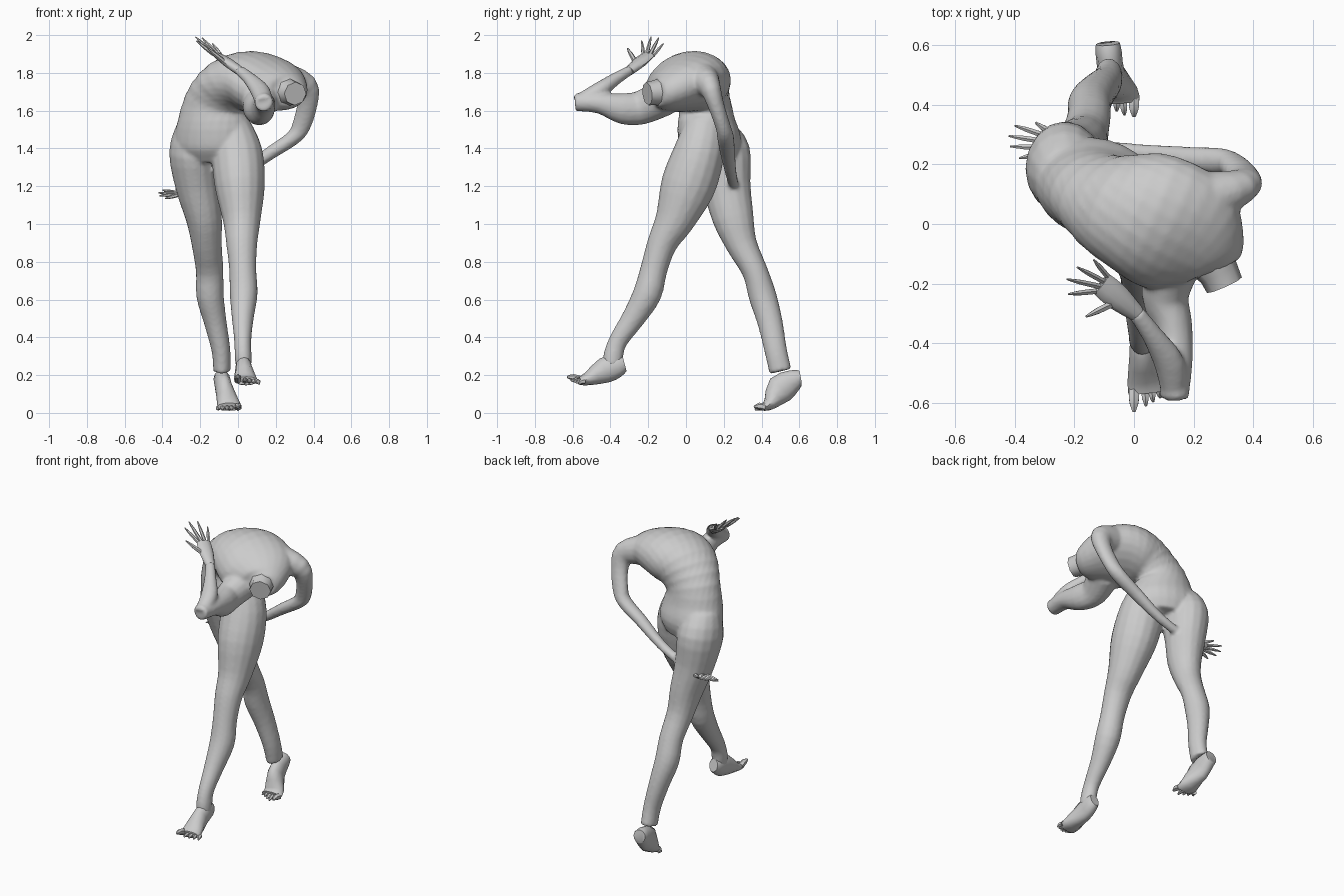
import bpy, bmesh, math
from mathutils import Vector as V


def catmull(a, b, c, d, t):
    return 0.5 * (2*b + (c - a)*t + (2*a - 5*b + 4*c - d)*t*t + (3*b - a - 3*c + d)*t**3)


def loft(bm, rings, u=(1, 0, 0), sides=16, steps=3):
    """Capped tube through rings (x, y, z, half width, half depth[, ux, uy, uz])."""
    rows = [tuple(r[:5]) + tuple(r[5:8] if len(r) > 5 else u) for r in rings]
    n, path = len(rows), []
    for i in range(n - 1):
        quad = [rows[max(i-1, 0)], rows[i], rows[i+1], rows[min(i+2, n-1)]]
        for s in range(steps):
            path.append([catmull(*k, s / steps) for k in zip(*quad)])
    path.append(list(rows[-1]))
    loops = []
    for i, p in enumerate(path):
        c = V(p[:3])
        t = (V(path[min(i+1, len(path)-1)][:3]) - V(path[max(i-1, 0)][:3])).normalized()
        w = V(p[5:8])
        w = (w - t * w.dot(t)).normalized()
        d = t.cross(w)
        loops.append([bm.verts.new(c + w*p[3]*math.cos(a) + d*p[4]*math.sin(a))
                      for a in (2*math.pi*k/sides for k in range(sides))])
    for a, b in zip(loops, loops[1:]):
        for k in range(sides):
            j = (k + 1) % sides
            bm.faces.new((a[k], a[j], b[j], b[k]))
    bm.faces.new(loops[0][::-1])
    bm.faces.new(loops[-1])


def finish(bm, name, angle=50):
    bmesh.ops.recalc_face_normals(bm, faces=bm.faces)
    me = bpy.data.meshes.new(name)
    bm.to_mesh(me)
    bm.free()
    ob = bpy.data.objects.new(name, me)
    bpy.context.collection.objects.link(ob)
    bpy.ops.object.select_all(action='DESELECT')
    bpy.context.view_layer.objects.active = ob
    ob.select_set(True)
    bpy.ops.object.shade_smooth_by_angle(angle=math.radians(angle))
    return ob


def digit(bm, base, tip, r, bend=(0, 0, 0)):
    base, tip = V(base), V(tip)
    mid = base.lerp(tip, 0.55) + V(bend)
    u = (0, 0, 1) if abs((tip - base).normalized().z) < 0.8 else (1, 0, 0)
    loft(bm, [(*base, r, r), (*mid, r*0.9, r*0.9), (*tip, r*0.3, r*0.3)], u, 6, 2)


def hand(name, wrist, knuckle, u, tips, thumb):
    bm = bmesh.new()
    wrist, knuckle, u = V(wrist), V(knuckle), V(u).normalized()
    mid = wrist.lerp(knuckle, 0.55)
    loft(bm, [(*wrist, .028, .024), (*mid, .044, .024), (*knuckle, .042, .014)], u, 10, 2)
    for k, tip in enumerate(tips):
        digit(bm, knuckle + u*(-.033 + .022*k), tip, .0105)
    digit(bm, mid - u*.03, thumb, .013)
    finish(bm, name)


def foot(name, rings, bases, tips):
    bm = bmesh.new()
    loft(bm, rings, (1, 0.1, 0), 12, 2)
    for k, (b, t) in enumerate(zip(bases, tips)):
        digit(bm, b, t, .02 if k == 0 else .014, (0, 0, .006))
    finish(bm, name)


# Torso, limbs fused into one skin
body = bmesh.new()
loft(body, [
    (-.12, .14, 1.34, .17, .12, 1, -.25, 0),
    (-.125, .13, 1.42, .215, .16, 1, -.25, 0),
    (-.13, .11, 1.52, .20, .155, 1, -.2, 0),
    (-.125, .10, 1.63, .165, .14, 1, .1, 0),
    (-.05, .06, 1.73, .19, .15, .6, .75, .0),
    (.06, .02, 1.755, .225, .16, .6, .75, .15),
    (.18, -.04, 1.73, .22, .135, .62, .74, .22),
    (.26, -.11, 1.70, .14, .10, .65, .74, .2),
    (.285, -.15, 1.695, .075, .07, .75, .6, .1)], sides=24)
# Left leg (stepping forward)
loft(body, [
    (-.03, .10, 1.52, .10, .11), (-.005, .07, 1.38, .135, .135),
    (.01, .01, 1.2, .133, .145), (.02, -.06, 1.02, .10, .105),
    (.02, -.125, .9, .083, .08), (.025, -.17, .76, .072, .072),
    (.03, -.205, .63, .074, .076), (.025, -.28, .5, .058, .062),
    (.025, -.36, .38, .045, .05), (.027, -.385, .30, .045, .053),
    (.03, -.39, .25, .042, .05)])
# Right leg (trailing)
loft(body, [
    (-.22, .15, 1.5, .11, .11), (-.235, .185, 1.38, .13, .155),
    (-.215, .215, 1.2, .116, .128), (-.18, .25, 1.03, .096, .11),
    (-.165, .295, .89, .08, .083), (-.15, .365, .75, .073, .068),
    (-.148, .405, .62, .073, .074), (-.12, .445, .48, .06, .067),
    (-.09, .475, .33, .05, .06), (-.085, .50, .22, .046, .06)])
# Left arm (hanging, forearm behind the back)
loft(body, [
    (.26, .09, 1.76, .09, .09), (.355, .125, 1.725, .06, .072),
    (.368, .155, 1.64, .045, .055), (.335, .195, 1.52, .04, .05),
    (.29, .21, 1.455, .045, .04), (.17, .22, 1.375, .04, .035),
    (.0, .24, 1.26, .03, .028), (-.22, .262, 1.165, .028, .024)], (0, 1, 0))
# Right upper arm (reaching forward)
loft(body, [
    (.13, -.12, 1.67, .10, .10), (.105, -.24, 1.615, .08, .09),
    (.13, -.34, 1.612, .066, .082), (.142, -.46, 1.64, .055, .055),
    (.135, -.585, 1.645, .048, .048)])
# Right forearm (folded back and up)
loft(body, [
    (.135, -.575, 1.635, .042, .045), (.12, -.47, 1.70, .052, .045),
    (.06, -.37, 1.77, .036, .033), (.005, -.295, 1.815, .029, .026)])
ob = finish(body, "body")
m = ob.modifiers.new("fuse", 'REMESH')
m.mode, m.voxel_size, m.use_smooth_shade = 'VOXEL', 0.01, True
m = ob.modifiers.new("soften", 'SMOOTH')
m.factor, m.iterations = 0.5, 5

# Neck stump with flat end
bm = bmesh.new()
loft(bm, [(.25, -.11, 1.70, .085, .085), (.285, -.165, 1.695, .068, .066),
          (.303, -.205, 1.69, .064, .062)], (.83, .5, 0), 8, 1)
finish(bm, "neck")

# Hands
hand("right_hand", (.01, -.30, 1.81), (-.11, -.20, 1.895), (.6, .75, -.1),
     [(-.22, -.235, 1.97), (-.225, -.185, 1.99), (-.19, -.145, 1.985), (-.135, -.12, 1.955)],
     (-.16, -.31, 1.93))
hand("left_hand", (-.21, .262, 1.168), (-.315, .268, 1.158), (-.1, -1, -.15),
     [(-.40, .33, 1.18), (-.42, .295, 1.165), (-.415, .26, 1.15), (-.385, .22, 1.135)],
     (-.33, .34, 1.185))

# Feet with toes, listed from the big toe outward
foot("left_foot",
     [(.03, -.325, .26, .03, .04), (.03, -.36, .25, .042, .06), (.03, -.43, .225, .045, .068),
      (.04, -.52, .18, .062, .036), (.045, -.565, .17, .064, .022)],
     [(.0, -.555, .172)] + [(.036 + .022*k, -.555 + .006*k, .166) for k in range(4)],
     [(.0, -.63, .19)] + [(.04 + .024*k, -.61 + .014*k, .17 - .006*k) for k in range(4)])
foot("right_foot",
     [(-.088, .605, .185, .04, .04), (-.085, .575, .175, .044, .056), (-.075, .50, .125, .045, .078),
      (-.05, .445, .05, .062, .037), (-.045, .41, .032, .064, .022)],
     [(.0, .42, .03)] + [(-.036 - .022*k, .415 + .006*k, .026) for k in range(4)],
     [(.0, .36, .03)] + [(-.032 - .026*k, .365 + .014*k, .016) for k in range(4)])
